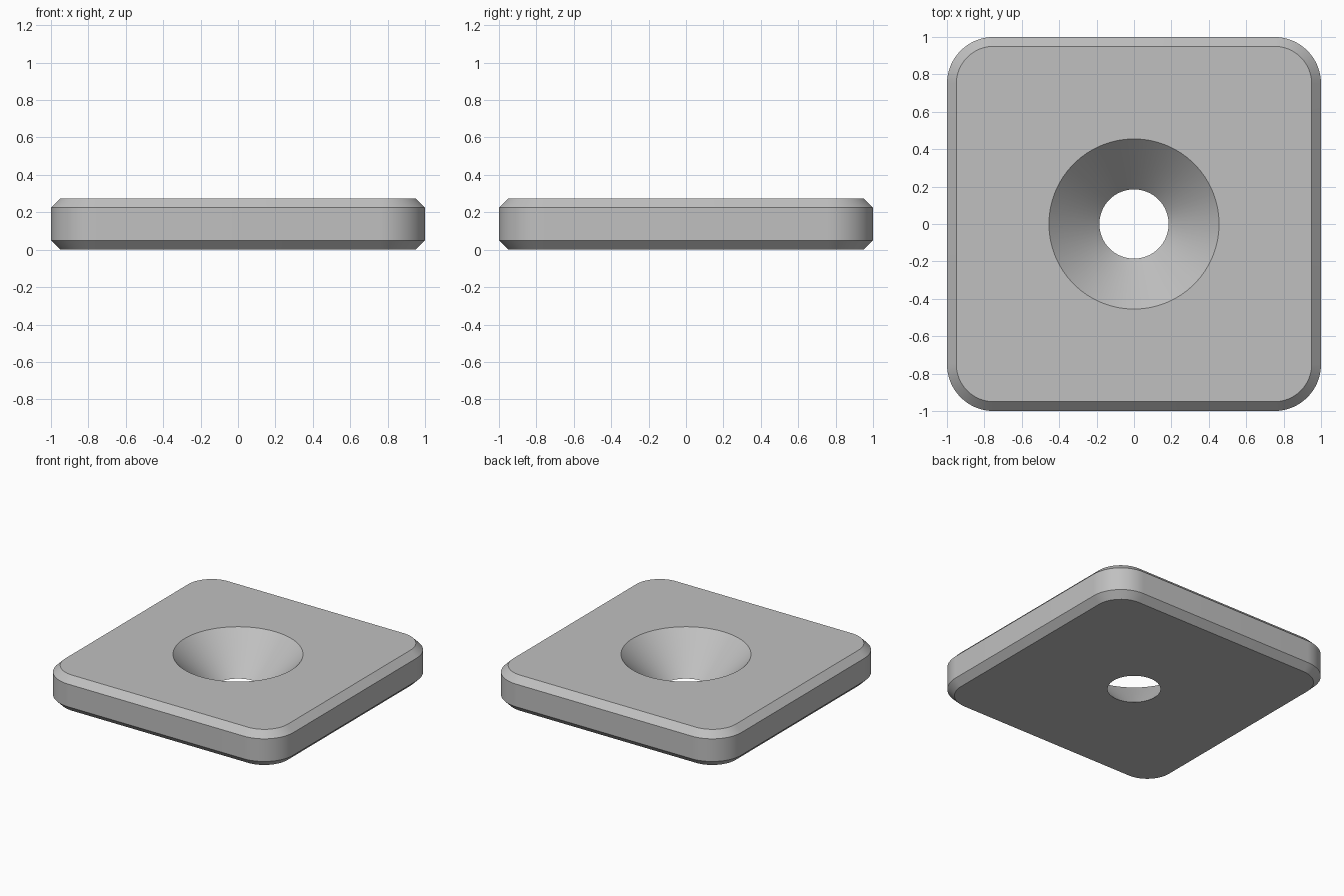
import bpy
import bmesh
from math import cos, sin, pi, radians

if "Cube" in bpy.data.objects:
    bpy.data.objects.remove(bpy.data.objects["Cube"], do_unlink=True)

HEIGHT, CHAMFER = 0.275, 0.05
CORNER_RADIUS, CORNER_CENTRE = 0.25, 0.75
HOLE_RADIUS, SINK_RADIUS = 0.185, 0.455
STEPS = 20            # points per rounded corner
COUNT = 4 * STEPS     # points per ring


def rounded_square(inset, z):
    """Ring of points around the plate, one arc per corner."""
    points = []
    for corner in range(4):
        middle = corner * pi / 2 + pi / 4
        cx = CORNER_CENTRE * (1 if cos(middle) > 0 else -1)
        cy = CORNER_CENTRE * (1 if sin(middle) > 0 else -1)
        for i in range(STEPS):
            a = corner * pi / 2 + i / (STEPS - 1) * pi / 2
            r = CORNER_RADIUS - inset
            points.append((cx + r * cos(a), cy + r * sin(a), z))
    return points


def circle(radius, z):
    """Even ring of points, lined up with the rounded square."""
    angles = [(i + 0.5) / COUNT * 2 * pi for i in range(COUNT)]
    return [(radius * cos(a), radius * sin(a), z) for a in angles]


# Plate cross-section: bottom, chamfers, side, top and countersunk hole
sections = [
    circle(HOLE_RADIUS, 0),
    rounded_square(CHAMFER, 0),
    rounded_square(0, CHAMFER),
    rounded_square(0, HEIGHT - CHAMFER),
    rounded_square(CHAMFER, HEIGHT),
    circle(SINK_RADIUS, HEIGHT),
]
bm = bmesh.new()
rings = [[bm.verts.new(p) for p in section] for section in sections]
for k, ring in enumerate(rings):
    above = rings[(k + 1) % len(rings)]
    for i in range(COUNT):
        j = (i + 1) % COUNT
        bm.faces.new((ring[i], ring[j], above[j], above[i]))
bmesh.ops.recalc_face_normals(bm, faces=bm.faces)

mesh = bpy.data.meshes.new("countersunk_plate")
bm.to_mesh(mesh)
bm.free()
plate = bpy.data.objects.new("countersunk_plate", mesh)
bpy.context.collection.objects.link(plate)

# Single grey material
grey = bpy.data.materials.new("plain_grey")
grey.use_nodes = True
colour = (0.53, 0.53, 0.53, 1)
grey.diffuse_color = colour
grey.node_tree.nodes["Principled BSDF"].inputs["Base Color"].default_value = colour
mesh.materials.append(grey)

# Smooth arcs with crisp chamfer edges
bpy.ops.object.select_all(action="DESELECT")
plate.select_set(True)
bpy.context.view_layer.objects.active = plate
bpy.ops.object.shade_smooth_by_angle(angle=radians(30))
